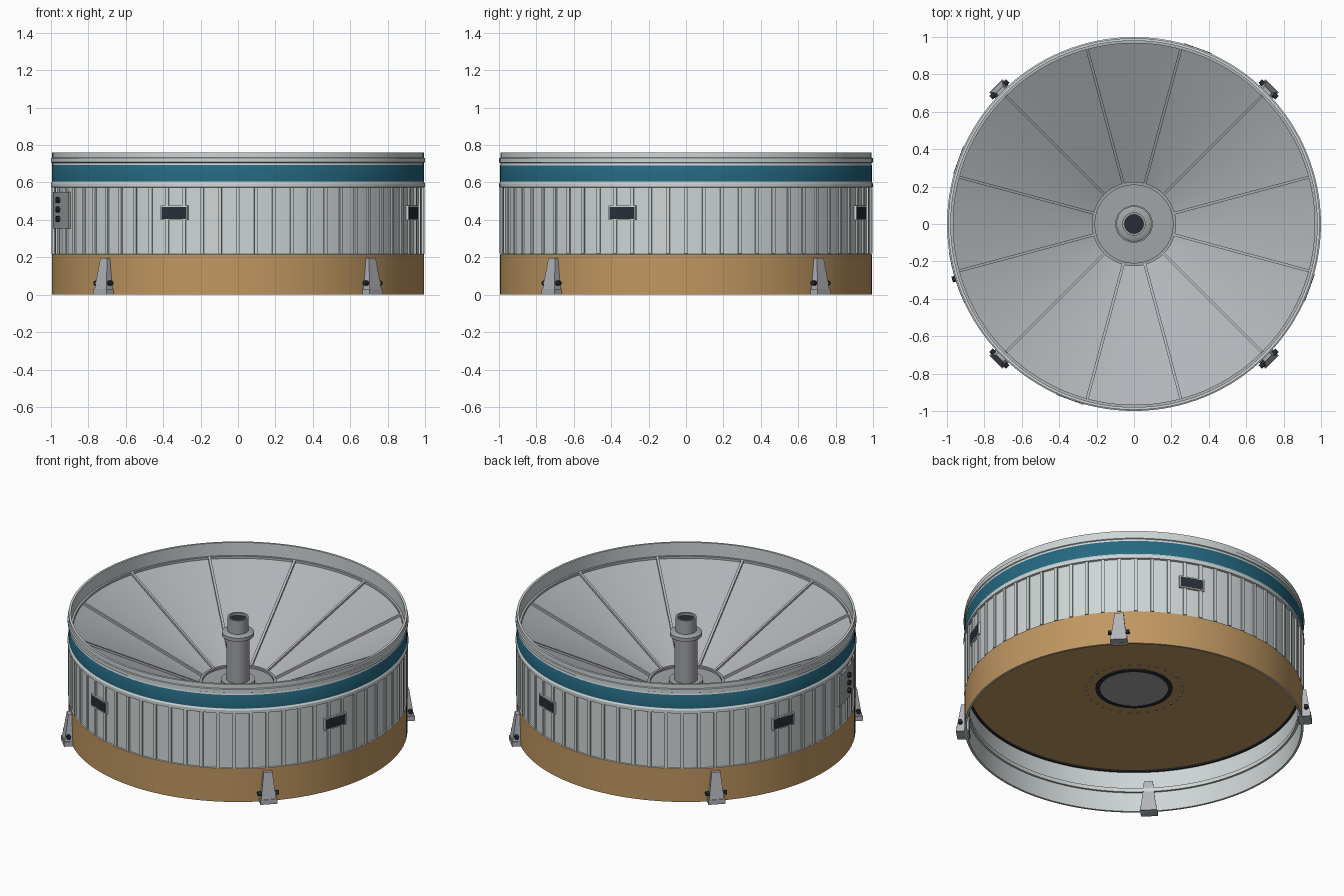
import bpy
import bmesh
from math import radians, pi, sin, cos, atan2, hypot
from mathutils import Matrix, Vector

cube = bpy.data.objects.get("Cube")
if cube:
    bpy.data.objects.remove(cube, do_unlink=True)


def material(name, r, g, b):
    m = bpy.data.materials.new(name)
    m.use_nodes = True
    m.diffuse_color = (r, g, b, 1)
    bsdf = next(n for n in m.node_tree.nodes if n.type == 'BSDF_PRINCIPLED')
    bsdf.inputs["Base Color"].default_value = (r, g, b, 1)
    return m


LIGHT = material("light grey", .62, .67, .67)
TEAL = material("teal", .018, .14, .22)
TAN = material("tan", .53, .31, .12)
DISH = material("dish grey", .45, .46, .49)
HUB = material("hub grey", .36, .37, .38)
DARK = material("near black", .02, .027, .035)


def finish(name, bm, mats):
    bmesh.ops.remove_doubles(bm, verts=bm.verts, dist=1e-5)
    bmesh.ops.recalc_face_normals(bm, faces=bm.faces)
    mesh = bpy.data.meshes.new(name)
    bm.to_mesh(mesh)
    bm.free()
    for m in mats:
        mesh.materials.append(m)
    mesh.shade_smooth()
    mesh.set_sharp_from_angle(angle=radians(30))
    ob = bpy.data.objects.new(name, mesh)
    bpy.context.scene.collection.objects.link(ob)
    return ob


def lathe(name, profile, mats, rule=None, steps=128):
    """Turn a closed (radius, height) profile around z; rule picks a material per profile edge."""
    bm = bmesh.new()
    rings = []
    for i in range(steps):
        a = 2 * pi * i / steps
        rings.append([bm.verts.new((r * cos(a), r * sin(a), z)) for r, z in profile])
    n = len(profile)
    for i in range(steps):
        p, q = rings[i], rings[(i + 1) % steps]
        for j in range(n):
            k = (j + 1) % n
            if profile[j][0] == 0 and profile[k][0] == 0:
                continue
            f = bm.faces.new((p[j], q[j], q[k], p[k]))
            if rule:
                f.material_index = rule(profile[j], profile[k])
    bmesh.ops.dissolve_degenerate(bm, edges=bm.edges, dist=1e-6)
    return finish(name, bm, mats)


def tube(name, r_in, r_out, z0, z1, mat, steps=128):
    return lathe(name, [(r_out, z0), (r_out, z1), (r_in, z1), (r_in, z0)], [mat], steps=steps)


def turn(deg):
    return Matrix.Rotation(radians(deg), 4, 'Z')


def add_box(bm, matrix, size):
    bmesh.ops.create_cube(bm, size=1, matrix=matrix @ Matrix.Diagonal((*size, 1)))


def ring_boxes(name, angles, centre, size, mat, tilt=0):
    """Boxes repeated round the axis; x of the box points outward."""
    bm = bmesh.new()
    for a in angles:
        add_box(bm, turn(a) @ Matrix.Translation(centre) @ Matrix.Rotation(tilt, 4, 'Y'), size)
    return finish(name, bm, [mat])


def add_rod(bm, matrix, radius, length, sides=12):
    bmesh.ops.create_cone(bm, cap_ends=True, segments=sides, radius1=radius,
                          radius2=radius, depth=length, matrix=matrix)


# Outer shell: tan skirt, ribbed wall, teal band and rim in one thin turned wall
def shell_colour(p, q):
    if min(p[0], q[0]) < .985:
        return 0
    z = (p[1] + q[1]) / 2
    return 1 if z < .217 else 2 if .604 < z < .693 else 0


lathe("outer_shell", [
    (.981, 0), (.994, 0), (.994, .216), (.987, .218), (.987, .572), (.999, .575),
    (.999, .595), (.994, .603), (.994, .605), (.994, .692), (.993, .694), (.993, .705),
    (.999, .708), (.999, .73), (.993, .733), (.993, .76), (.979, .76)],
    [LIGHT, TAN, TEAL], shell_colour)

# Vertical stiffening ribs
ring_boxes("wall_ribs", [i * 360 / 64 for i in range(64)],
           (.989, 0, .396), (.014, .02, .354), LIGHT)

# Conical dish with radial ribs
OUT, INN = Vector((.98, .67)), Vector((.215, .31))
lathe("dish", [tuple(OUT), tuple(INN), (.215, .29), (.98, .65)], [DISH])
tube("dish_edge_ring", .966, .98, .655, .677, DISH)
run, rise = OUT - INN
mid = (OUT + INN) / 2
ring_boxes("dish_ribs", [15 + 30 * i for i in range(12)], (mid.x, 0, mid.y + .004),
           (hypot(run, rise) - .02, .015, .018), DISH, -atan2(rise, run))

# Hub and central pipe
lathe("hub_plate", [(0, .275), (.225, .275), (.225, .325), (.208, .325), (.208, .312), (0, .312)], [HUB])
tube("pipe_base", .05, .1, .31, .335, HUB, 48)
lathe("central_pipe", [
    (.05, .3), (.068, .3), (.068, .61), (.094, .618), (.094, .64), (.08, .648),
    (.062, .65), (.062, .738), (.05, .738)], [HUB], steps=48)
lathe("pipe_mouth", [(0, .70), (.051, .70), (.051, .722), (0, .722)], [DARK], steps=48)

# Recessed underside bulkhead with port and bolts
lathe("bulkhead", [(0, .27), (.982, .27), (.982, .282), (0, .282)], [TAN])
tube("bulkhead_seal", .968, .982, .262, .271, DARK)
tube("port_seal", .2, .225, .262, .272, DARK, 64)
lathe("port_cover", [(0, .264), (.202, .264), (.202, .274), (0, .274)], [HUB], steps=64)
bm = bmesh.new()
for i in range(32):
    add_rod(bm, turn(i * 360 / 32) @ Matrix.Translation((.283, 0, .268)), .006, .01, 8)
finish("port_bolts", bm, [HUB])

# Inner flange of the skirt
tube("skirt_flange", .968, .983, .125, .15, LIGHT)

# Windows in thin frames
window_angles = [-110 + 90 * i for i in range(4)]
ring_boxes("window_frames", window_angles, (.992, 0, .4375), (.014, .155, .077), LIGHT)
ring_boxes("windows", window_angles, (.9965, 0, .4375), (.007, .141, .063), DARK)

# Tapered support brackets with side pins
brackets, pins = bmesh.new(), bmesh.new()
for i in range(4):
    m = turn(45 + 90 * i)
    made = bmesh.ops.create_cube(brackets, size=1)["verts"]
    for v in made:
        top, outer = v.co.z > 0, v.co.x > 0
        x = (1.015 if top else 1.04) if outer else .968
        y = (.026 if top else .044) * (1 if v.co.y > 0 else -1)
        v.co = m @ Vector((x, y, .195 if top else .03))
    add_box(brackets, m @ Matrix.Translation((1.006, 0, .016)), (.076, .1, .03))
    add_rod(pins, m @ Matrix.Translation((1.018, 0, .062)) @ Matrix.Rotation(pi / 2, 4, 'X'), .013, .126)
finish("support_brackets", brackets, [DISH])
finish("bracket_pins", pins, [DARK])

# Curved service panel with three sockets
bm = bmesh.new()
for i in range(4):
    add_box(bm, turn(191 + 4 * i) @ Matrix.Translation((.991, 0, .4525)), (.018, .07, .195))
finish("service_panel", bm, [HUB])
bm = bmesh.new()
for z in (.405, .455, .505):
    add_rod(bm, turn(197) @ Matrix.Translation((1.003, 0, z)) @ Matrix.Rotation(pi / 2, 4, 'Y'), .016, .026)
finish("panel_sockets", bm, [DARK])
